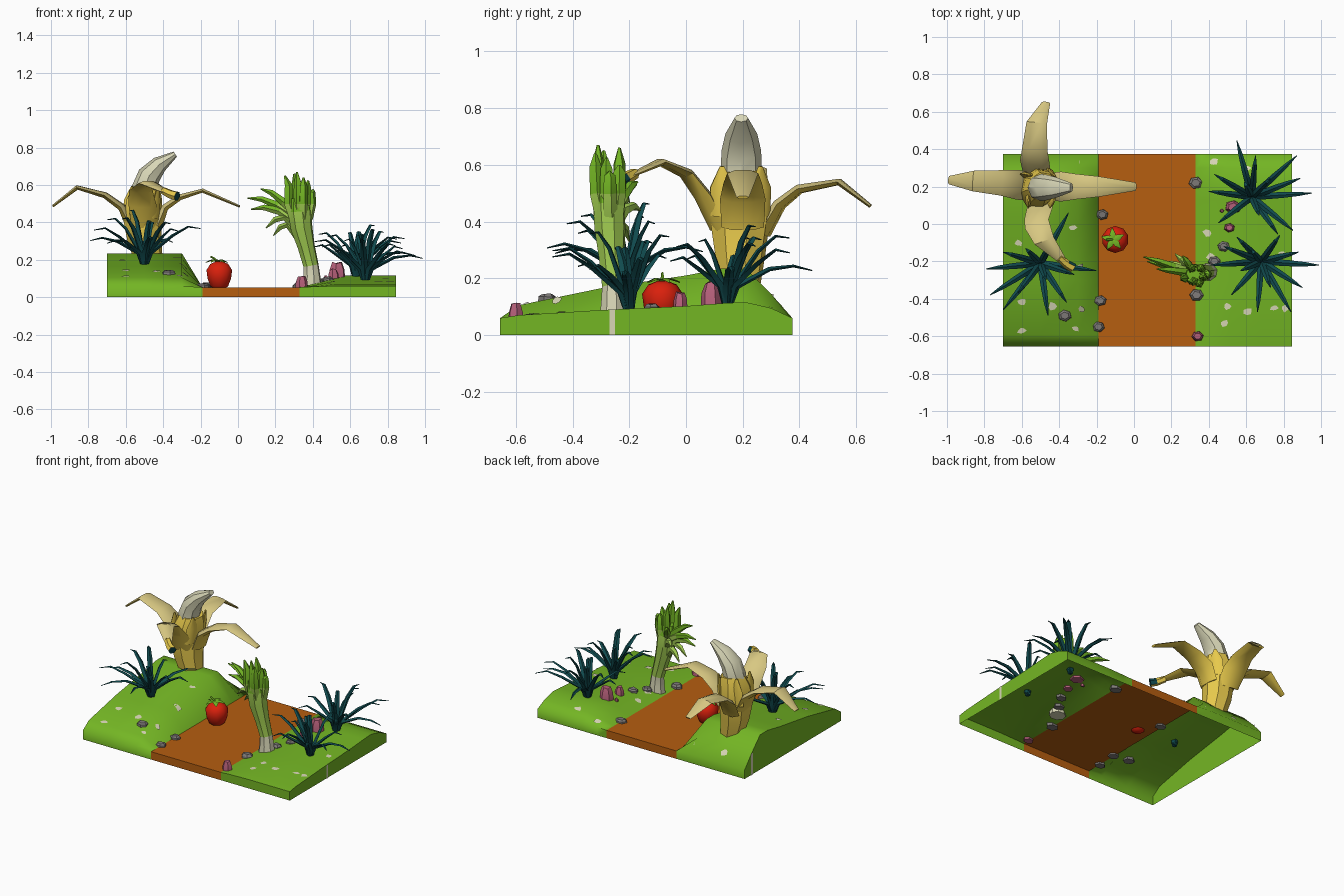
import bpy, bmesh, math, random
from mathutils import Vector

if "Cube" in bpy.data.objects:
    bpy.data.objects.remove(bpy.data.objects["Cube"])
rng = random.Random(4)

def mat(name, r, g, b):
    m = bpy.data.materials.new(name)
    m.diffuse_color = [((c / 255 + 0.055) / 1.055) ** 2.4 for c in (r, g, b)] + [1]
    m.use_nodes = True
    m.node_tree.nodes["Principled BSDF"].inputs["Base Color"].default_value = m.diffuse_color
    return m
GRASS = mat("grass green", 116, 182, 36)
SOIL = mat("soil orange", 182, 94, 16)
CREAM = mat("cream", 216, 214, 182)
YELLOW = mat("peel yellow", 232, 202, 76)
INNER = mat("peel inside", 216, 200, 130)
TEAL = mat("dark teal", 16, 74, 78)
RED = mat("berry red", 218, 32, 12)
LIME = mat("light green", 156, 198, 78)
GREY = mat("stone grey", 126, 122, 120)
PINK = mat("stone pink", 182, 96, 122)

def finish(name, bm, mats, angle=40):
    me = bpy.data.meshes.new(name)
    bm.to_mesh(me)
    bm.free()
    for m in mats:
        me.materials.append(m)
    me.shade_smooth()
    me.set_sharp_from_angle(angle=math.radians(angle))
    ob = bpy.data.objects.new(name, me)
    bpy.context.collection.objects.link(ob)
    return ob

def add_tube(bm, pts, radii, sides=6, rule=None):
    """Loft ellipses (width, thickness) along a path; rule(centre, angle) picks the material."""
    pts = [Vector(p) for p in pts]
    flat = pts[-1] - pts[0]
    flat.z = 0
    side = Vector((0, 0, 1)).cross(flat).normalized() if flat.length > 0.01 else Vector((0, 1, 0))
    rings = []
    for i, p in enumerate(pts):
        t = (pts[min(i + 1, len(pts) - 1)] - pts[max(i - 1, 0)]).normalized()
        n = t.cross(side).normalized()
        rw, rt = radii[i] if isinstance(radii[i], tuple) else (radii[i],) * 2
        rings.append([bm.verts.new(p + side * rw * math.cos(a) + n * rt * math.sin(a))
                      for a in (2 * math.pi * k / sides for k in range(sides))])
    faces = []
    for r0, r1 in zip(rings, rings[1:]):
        for k in range(sides):
            f = bm.faces.new((r0[k], r0[(k + 1) % sides], r1[(k + 1) % sides], r1[k]))
            faces.append(f)
            if rule:
                f.material_index = rule(f.calc_center_median(), 2 * math.pi * (k + 0.5) / sides)
    for f in (bm.faces.new(rings[0][::-1]), bm.faces.new(rings[-1])):
        faces.append(f)
        if rule:
            f.material_index = rule(f.calc_center_median(), -1)
    bmesh.ops.recalc_face_normals(bm, faces=faces)

def tube(name, pts, radii, mats, sides=6, rule=None, angle=40):
    bm = bmesh.new()
    add_tube(bm, pts, radii, sides, rule)
    return finish(name, bm, mats, angle)

# Ground heights: hill profiles along y, ramped across x
YS = [-.655, -.59, -.3, 0, .13, .21, .3, .375]
LEFT = [.06, .105, .165, .21, .235, .235, .145, .06]
RIGHT = [.06, .07, .088, .102, .112, .116, .095, .06]

def lerp(v, xs, zs):
    v = min(max(v, xs[0]), xs[-1])
    for i in range(len(xs) - 1):
        if v <= xs[i + 1]:
            return zs[i] + (zs[i + 1] - zs[i]) * (v - xs[i]) / (xs[i + 1] - xs[i])

def gz(x, y):
    if x < .07:
        k, h = lerp(x, [-.3, -.19], [1, 0]), lerp(y, YS, LEFT)
    else:
        k, h = lerp(x, [.33, .4, .52], [0, .5, 1]), lerp(y, YS, RIGHT)
    return .053 + (h - .053) * k

def terrain(name, xs, m, open_sides):
    bm = bmesh.new()
    top = [[bm.verts.new((x, y, gz(x, y))) for y in YS] for x in xs]
    for i in range(len(xs) - 1):
        for j in range(len(YS) - 1):
            bm.faces.new((top[i][j], top[i + 1][j], top[i + 1][j + 1], top[i][j + 1]))
    walls = [[c[0] for c in top], [c[-1] for c in top][::-1]]
    if 'right' not in open_sides:
        walls.append(top[-1])
    if 'left' not in open_sides:
        walls.append(top[0][::-1])
    for edge in walls:
        low = [bm.verts.new((v.co.x, v.co.y, 0)) for v in edge]
        for k in range(len(edge) - 1):
            bm.faces.new((low[k], low[k + 1], edge[k + 1], edge[k]))
    return finish(name, bm, [m], 80)
terrain("left_bank", [-.7, -.5, -.3, -.19], GRASS, ['right'])
terrain("right_bank", [.33, .4, .52, .68, .845], GRASS, ['left'])
terrain("dirt_path", [-.19, .07, .33], SOIL, ['left', 'right'])

# Pale flecks on the grass and the seam strips on the side walls
bm = bmesh.new()
for x, y in [(-.28, .33), (-.52, .33), (.43, .33), (.39, -.05), (.41, -.17), (.61, -.47), (.75, -.45),
             (.81, -.45), (.5, -.44), (.48, -.53), (.79, -.16), (-.44, -.44), (-.6, -.42), (-.28, -.46),
             (-.6, -.57), (-.31, -.56), (-.29, -.23), (-.62, -.1), (-.33, -.02), (.6, .3)]:
    vs = []
    for k in range(7):
        r, a = rng.uniform(.014, .03), 2 * math.pi * k / 7
        px, py = x + r * math.cos(a), y + r * .8 * math.sin(a)
        vs.append(bm.verts.new((px, py, gz(px, py) + .004)))
    mid = bm.verts.new((x, y, gz(x, y) + .004))
    for k in range(7):
        bm.faces.new((mid, vs[k], vs[(k + 1) % 7]))
for x, y in [(.848, -.26), (-.703, .3)]:
    h = gz(x, y)
    bm.faces.new([bm.verts.new((x, y + d, z)) for d, z in
                  [(-.009, 0), (.009, 0), (.009, h), (-.009, h)][::1 if x > 0 else -1]])
finish("grass_flecks", bm, [CREAM])

# Stones: flat grey and taller pink lumps
def stones(name, spots, m):
    bm = bmesh.new()
    for x, y, r, h in spots:
        z, turn = gz(x, y), rng.uniform(0, 6)
        rings = []
        for rad, dz in ((r, -.012), (r * .95, h * .5), (r * .6, h)):
            rings.append([bm.verts.new((x + rad * math.cos(a), y + rad * .85 * math.sin(a),
                                        z + dz * rng.uniform(.85, 1.1)))
                          for a in (turn + 2 * math.pi * k / 6 for k in range(6))])
        for a, b in zip(rings, rings[1:]):
            for k in range(6):
                bm.faces.new((a[k], a[(k + 1) % 6], b[(k + 1) % 6], b[k]))
        bm.faces.new(rings[-1])
        bm.faces.new(rings[0][::-1])
    finish(name, bm, [m], 20)
stones("grey_stones", [(.33, .22, .04, .02), (-.17, .05, .035, .025), (-.18, -.41, .035, .022),
                       (-.19, -.55, .035, .022), (-.37, -.49, .038, .02), (.335, -.38, .04, .025),
                       (.48, -.12, .035, .02), (.43, -.2, .035, .02)], GREY)
stones("pink_stones", [(.53, .09, .045, .075), (.51, -.02, .03, .05), (.47, .07, .012, .02),
                       (.34, -.6, .033, .055)], PINK)

# Grass tufts: tip offsets in hundredths
TUFTS = [(-.5, -.21, [(-29, -3), (-27, -17), (-20, -25), (-12, -16), (4, -28), (14, -21), (18, -6),
                      (30, -4), (15, 27), (-20, 6), (5, 10), (-8, 8), (3, -9)]),
         (.68, -.2, [(31, -2), (16, -27), (22, -14), (-2, -27), (-16, -18), (-27, -2), (-13, 13),
                     (10, 14), (-5, 6), (5, -14), (20, 5), (-20, 8), (-11, -5)]),
         (.63, .145, [(-8, 30), (24, 22), (32, 2), (22, -18), (14, -20), (-20, 12), (-23, 3),
                      (2, 22), (-18, -14), (10, 10), (-4, 8), (26, 10), (4, -10)])]
for n, (cx, cy, tips) in enumerate(TUFTS):
    bm = bmesh.new()
    base = gz(cx, cy)
    for i, (dx, dy) in enumerate(tips):
        dx, dy = dx / 100, dy / 100
        reach = math.hypot(dx, dy)
        tip = .29 - .5 * reach + (.05 if i % 2 else -.02)
        path = [(0, -.03), (.12, .06), (.5, max(.8 * tip, .12)), (.78, tip * .92 + .025), (1, tip)]
        add_tube(bm, [(cx + dx * u, cy + dy * u, base + h) for u, h in path],
                 [(.016, .012), (.018, .011), (.016, .008), (.011, .005), (.002, .002)], 4)
    finish("grass_tuft_%d" % (n + 1), bm, [TEAL])

# Banana plant: trunk, flesh, four peels
tube("banana_trunk", [(-.475, .19, .19), (-.5, .19, .3), (-.51, .19, .42), (-.5, .195, .52), (-.49, .2, .58)],
     [(.075, .075), (.095, .09), (.115, .1), (.1, .095), (.078, .075)], [YELLOW], 8)
tube("banana_flesh", [(-.5, .195, .5), (-.5, .195, .58), (-.475, .195, .65), (-.42, .195, .71), (-.335, .195, .765)],
     [(.07, .07), (.072, .07), (.07, .062), (.056, .045), (.024, .016)], [CREAM], 8)
PEELS = [[(-.57, .2, .38), (-.62, .21, .48), (-.71, .22, .545), (-.86, .23, .587), (-.99, .235, .487)],
         [(-.43, .2, .38), (-.39, .2, .48), (-.31, .2, .535), (-.19, .2, .57), (.01, .2, .485)],
         [(-.5, .12, .38), (-.51, .06, .49), (-.52, 0, .57), (-.48, -.09, .61), (-.38, -.2, .56)],
         [(-.52, .27, .36), (-.53, .33, .46), (-.53, .4, .515), (-.52, .54, .54), (-.47, .65, .455)]]
for i, p in enumerate(PEELS):
    tube("banana_peel_%d" % (i + 1), p, [(.075, .03), (.08, .022), (.068, .018), (.055, .013), (.022, .007)],
         [YELLOW, INNER], 6, lambda c, a: 1 if 0 < a < math.pi else 0)
tube("banana_stem", [(-.4, -.18, .57), (-.36, -.215, .55), (-.325, -.235, .54)], [.02, .024, .026],
     [YELLOW, TEAL], 6, lambda c, a: 1 if c.x > -.335 else 0)
# Pointed collar tips between the peels
bm = bmesh.new()
for sx, sy in [(1, 1), (1, -1), (-1, 1), (-1, -1)]:
    add_tube(bm, [(-.505 + sx * .06, .193 + sy * .06, .42), (-.5 + sx * .066, .195 + sy * .066, .52),
                  (-.495 + sx * .068, .195 + sy * .068, .595)], [(.05, .02), (.045, .015), (.008, .005)], 6)
finish("banana_collar", bm, [YELLOW])

# Celery stalk: pale foot, light stem, greener fingers above
def tint(c, a):
    return 0 if c.z < .16 else 2 if c.z > .475 else 1
tube("celery_stem", [(.395, -.257, .05), (.395, -.257, .11), (.39, -.257, .17), (.365, -.262, .27),
                     (.34, -.268, .37), (.33, -.272, .46), (.325, -.275, .53)],
     [(.05, .055), (.044, .047), (.04, .042), (.046, .047), (.056, .06), (.058, .065), (.045, .05)],
     [CREAM, LIME, GRASS], 8, tint)
bm = bmesh.new()
for x, y, z in [(.315, -.31, .67), (.25, -.29, .65), (.375, -.28, .625), (.405, -.27, .575), (.3, -.235, .66),
                (.36, -.235, .6), (.35, -.32, .64)]:
    sx, sy = .335 + (x - .325) * .5, -.27 + (y + .275) * .6
    mx = sx + (x - sx) * .6
    add_tube(bm, [(sx, sy, .42), (mx, sy + (y - sy) * .8, .5), (mx, y, z * .5 + .275), (x, y, z)],
             [.026, .026, .022, .005], 5, tint)
for x, y, z, s in [(.05, -.175, .53, .47), (.07, -.2, .47, .44), (.15, -.22, .37, .41), (.19, -.2, .33, .37),
                   (.12, -.24, .58, .49), (.22, -.16, .44, .42), (.26, -.17, .54, .47)]:
    add_tube(bm, [(.325, -.262, s - .05), (.325 + (x - .325) * .4, -.26 + (y + .26) * .4, s + .02),
                  (.325 + (x - .325) * .72, -.26 + (y + .26) * .75, (s + z) / 2 + .025), (x, y, z)],
             [.024, .022, .016, .003], 5, tint)
finish("celery_fingers", bm, [CREAM, LIME, GRASS])

# Strawberry with star-shaped cap and stem
bx, by = -.112, -.083
tube("strawberry", [(bx + .012, by, z) for z in (.04, .06, .1, .145, .178, .19)],
     [.025, .05, .066, .072, .05, .02], [RED], 10, angle=60)
bm = bmesh.new()
for k in range(5):
    a = 2 * math.pi * k / 5 + .4
    add_tube(bm, [(bx + r * math.cos(a), by + r * math.sin(a), z) for r, z in ((0, .193), (.03, .198), (.062, .186))],
             [(.008, .004), (.017, .004), (.002, .002)], 4)
add_tube(bm, [(bx, by, .185), (bx - .012, by, .205), (bx - .035, by, .218)], [.007, .006, .005], 5)
finish("strawberry_cap", bm, [GRASS])
